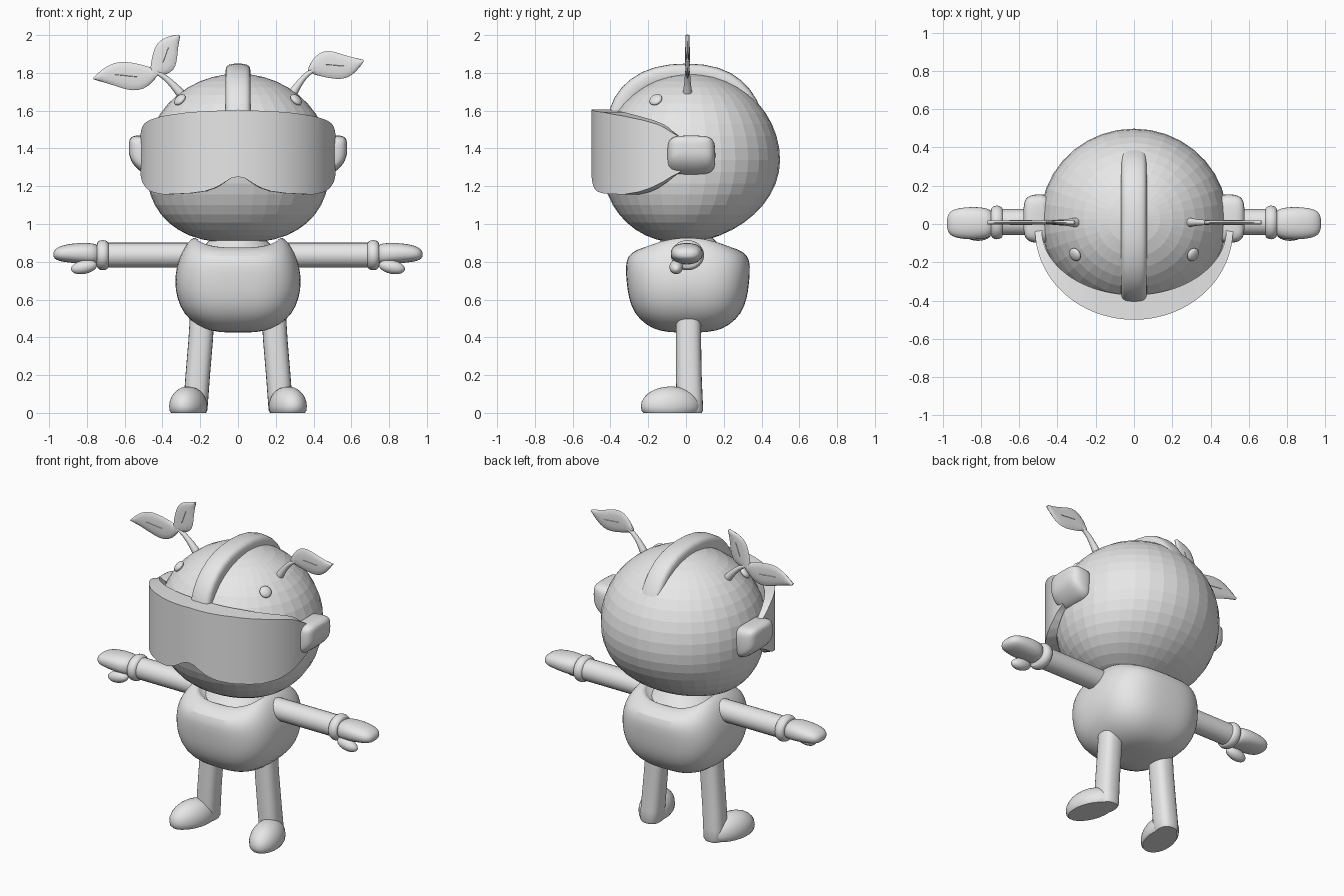
import bpy, bmesh, math
from mathutils import Vector, Matrix

cube = bpy.data.objects.get("Cube")
if cube:
    bpy.data.objects.remove(cube, do_unlink=True)

grey = bpy.data.materials.new("light grey")
grey.use_nodes = True
grey.diffuse_color = (0.8, 0.8, 0.8, 1)
grey.node_tree.nodes["Principled BSDF"].inputs["Base Color"].default_value = (0.8, 0.8, 0.8, 1)


def finish(bm, name, smooth=True, subdivide=0):
    bmesh.ops.recalc_face_normals(bm, faces=bm.faces)
    mesh = bpy.data.meshes.new(name)
    bm.to_mesh(mesh)
    bm.free()
    mesh.materials.append(grey)
    obj = bpy.data.objects.new(name, mesh)
    bpy.context.collection.objects.link(obj)
    if smooth:
        bpy.ops.object.select_all(action='DESELECT')
        obj.select_set(True)
        bpy.context.view_layer.objects.active = obj
        bpy.ops.object.shade_smooth_by_angle(angle=math.radians(40))
    if subdivide:
        mod = obj.modifiers.new("Subdivision", 'SUBSURF')
        mod.levels = mod.render_levels = subdivide
    return obj


def loft(name, rings, subdivide=0):
    """Skin a list of equal closed rings and cap both ends."""
    bm = bmesh.new()
    rows = [[bm.verts.new(p) for p in ring] for ring in rings]
    n = len(rows[0])
    for a, b in zip(rows, rows[1:]):
        for i in range(n):
            j = (i + 1) % n
            bm.faces.new((a[i], a[j], b[j], b[i]))
    bm.faces.new(rows[0])
    bm.faces.new(rows[-1])
    return finish(bm, name, subdivide=subdivide)


def ring(center, u, v, ru, rv, n=24, power=2.0):
    """Superellipse ring around center, spanned by directions u and v."""
    pts = []
    for i in range(n):
        a = math.tau * i / n
        c, s = math.cos(a), math.sin(a)
        c = math.copysign(abs(c) ** (2 / power), c)
        s = math.copysign(abs(s) ** (2 / power), s)
        pts.append(Vector(center) + Vector(u) * ru * c + Vector(v) * rv * s)
    return pts


def ball(name, center, radii, rot=Matrix(), floor=None):
    bm = bmesh.new()
    bmesh.ops.create_uvsphere(bm, u_segments=24, v_segments=14, radius=1)
    bm.transform(Matrix.Translation(center) @ rot.to_4x4() @ Matrix.Diagonal((*radii, 1)))
    if floor is not None:
        for v in bm.verts:
            v.co.z = max(v.co.z, floor)
    return finish(bm, name)


def interp(table, t):
    for (a, p), (b, q) in zip(table, table[1:]):
        if t <= b:
            return p + (q - p) * (t - a) / (b - a)
    return table[-1][1]


X, Y, Z = Vector((1, 0, 0)), Vector((0, 1, 0)), Vector((0, 0, 1))

# Head, faceted, with full cheeks and a slightly forward chin
bm = bmesh.new()
bmesh.ops.create_uvsphere(bm, u_segments=36, v_segments=22, radius=1)
for v in bm.verts:
    x, y, z = v.co
    drop = min(max(-z, 0), 0.999)
    cheek = (1 - drop ** 2.45) ** (1 / 2.45) / math.sqrt(1 - drop ** 2)
    v.co = (0.488 * x * cheek, 0.025 + 0.473 * y - 0.05 * drop ** 2,
            1.338 + (0.458 if z > 0 else 0.438) * z)
finish(bm, "head", smooth=False)

# Boxy torso with a collar that dips at front and back
torso = []
for z, rx, ry, dip in [(0.425, 0.06, 0.06, 0), (0.432, 0.14, 0.15, 0), (0.463, 0.22, 0.22, 0),
                       (0.525, 0.29, 0.285, 0), (0.61, 0.325, 0.315, 0), (0.69, 0.336, 0.325, 0),
                       (0.78, 0.326, 0.332, 0), (0.85, 0.3, 0.318, 0.015), (0.903, 0.268, 0.27, 0.038),
                       (0.932, 0.235, 0.225, 0.055), (0.93, 0.215, 0.205, 0.055), (0.86, 0.19, 0.18, 0.03)]:
    pts = ring((0, 0.01, z), X, Y, rx, ry, 40, 2.9)
    for p in pts:
        p.z -= dip * ((p.y - 0.01) / ry) ** 2
    torso.append(pts)
loft("torso", torso, 1)
loft("neck", [ring((0, 0.01, z), X, Y, r, r * 0.95, 32) for z, r in ((0.83, 0.235), (0.935, 0.13))])

# Crest over the head
crest_path = [(-0.42, 1.5), (-0.41, 1.61), (-0.35, 1.725), (-0.235, 1.812), (-0.09, 1.85),
              (0.1, 1.85), (0.245, 1.805), (0.345, 1.715), (0.405, 1.6), (0.415, 1.5)]
crest = []
for i, (y, z) in enumerate(crest_path):
    y0, z0 = crest_path[max(i - 1, 0)]
    y1, z1 = crest_path[min(i + 1, len(crest_path) - 1)]
    out = Vector((0, z0 - z1, y1 - y0)).normalized()
    crest.append(ring(Vector((0, y, z)) - out * 0.05, X, out, 0.068, 0.052, 16, 3.2))
loft("crest", crest, 1)

# Wraparound visor with a nose notch
top_edge = [(0, 1.605), (30, 1.592), (50, 1.572), (65, 1.55), (75, 1.528), (80, 1.508), (85, 1.482), (90, 1.46)]
low_edge = [(0, 1.25), (4, 1.243), (8, 1.22), (13, 1.193), (20, 1.173), (30, 1.162), (50, 1.156),
            (62, 1.17), (70, 1.19), (78, 1.22), (84, 1.25), (90, 1.275)]
visor = []
for i in range(91):
    deg = -90 + 2 * i
    a = math.radians(deg)
    hi, lo = interp(top_edge, abs(deg)), interp(low_edge, abs(deg))
    outer = Vector((0.517 * math.sin(a), -0.03 - 0.47 * math.cos(a), 0))
    inner = Vector((0.482 * math.sin(a), -0.03 - 0.34 * math.cos(a), 0))
    visor.append([outer + Z * lo, outer + Z * hi, inner + Z * hi, inner + Z * lo])
loft("visor", visor)


def leaf(name, base, tip, width, bend):
    """Pointed leaf standing in the xz plane, with a short raised midrib."""
    base, tip = Vector(base), Vector(tip)
    along = tip - base
    side = Vector((-along.z, 0, along.x)).normalized()
    blade, rib = [], []
    for i in range(13):
        t = i / 12
        mid = base + along * t + side * bend * math.sin(math.tau * t)
        half = width * math.sin(math.pi * t ** 0.85) ** 0.9 if 0 < i < 12 else 0
        blade.append(ring(mid, side, Y, half + 0.004, 0.011, 12))
        if 4 <= i <= 8:
            rib.append(ring(mid, side, Y, 0.003, 0.013, 8))
    loft(name, blade)
    loft(name + "_midrib", rib)


def stem(name, points):
    loft(name, [ring((x, 0.008, z), (0.75, 0, 0.66 if x < 0 else -0.66), Y, r, r)
                for x, z, r in points], 1)


# Sprouts
stem("right_stem", [(-0.28, 1.66, 0.028), (-0.31, 1.7, 0.024), (-0.36, 1.755, 0.016),
                    (-0.41, 1.795, 0.014), (-0.45, 1.81, 0.01)])
leaf("right_outer_leaf", (-0.42, 0.008, 1.8), (-0.765, 0.008, 1.77), 0.07, 0.012)
leaf("right_upper_leaf", (-0.455, 0.008, 1.79), (-0.31, 0.008, 2.0), 0.065, -0.012)
stem("left_stem", [(0.27, 1.66, 0.028), (0.295, 1.7, 0.024), (0.33, 1.755, 0.016),
                   (0.37, 1.8, 0.014), (0.42, 1.825, 0.01)])
leaf("left_leaf", (0.37, 0.008, 1.815), (0.665, 0.008, 1.865), 0.07, 0.014)

for side, s in (("left", 1), ("right", -1)):
    # Small knob on the forehead
    spot = Vector((s * 0.308, -0.16, 1.658))
    normal = (spot - Vector((0, 0.03, 1.338))).normalized()
    ball(side + "_knob", spot, (0.036, 0.036, 0.018), normal.to_track_quat('Z', 'Y').to_matrix())

    # Ear cover, a rounded block narrowing outward and up
    loft(side + "_ear_cover", [ring((s * x, 0.028, z), Y, Z, ry, rz, 24, 4)
                               for x, z, ry, rz in [(0.42, 1.36, 0.125, 0.105), (0.49, 1.362, 0.129, 0.104),
                                                    (0.528, 1.378, 0.126, 0.092), (0.558, 1.392, 0.115, 0.074),
                                                    (0.574, 1.402, 0.09, 0.05), (0.578, 1.405, 0.04, 0.02)]], 1)

    # Arm, cuff, hand and thumb
    loft(side + "_arm", [ring((s * x, 0.01, 0.835), Y, Z, 0.068, 0.066) for x in (0.2, 0.74)])
    loft(side + "_cuff", [ring((s * x, 0.008, 0.835), Y, Z, r * 1.1, r)
                          for x, r in [(0.682, 0.06), (0.69, 0.074), (0.71, 0.082),
                                       (0.73, 0.08), (0.745, 0.07), (0.75, 0.05)]], 1)
    loft(side + "_hand", [ring((s * x, 0.004, z), Y, Z, ry, rz, 24, 2.3)
                          for x, z, ry, rz in [(0.73, 0.838, 0.06, 0.05), (0.77, 0.842, 0.082, 0.058),
                                               (0.84, 0.845, 0.087, 0.056), (0.91, 0.845, 0.081, 0.048),
                                               (0.95, 0.842, 0.07, 0.038), (0.972, 0.84, 0.048, 0.023),
                                               (0.978, 0.838, 0.015, 0.008)]], 1)
    ball(side + "_thumb", (s * 0.815, -0.052, 0.772), (0.07, 0.036, 0.036),
         Matrix.Rotation(s * 0.2, 3, 'Y'))

    # Leg reaching down to the heel, and the shoe
    loft(side + "_leg", [ring((s * x, y, z), X, Y, r, ry, 24, 2.6)
                         for x, y, z, r, ry in [(0.188, 0.013, 0.54, 0.065, 0.067),
                                                (0.198, 0.013, 0.38, 0.065, 0.067),
                                                (0.213, 0.015, 0.2, 0.065, 0.068),
                                                (0.222, 0.018, 0.08, 0.065, 0.07),
                                                (0.225, 0.02, 0.015, 0.063, 0.071),
                                                (0.225, 0.02, 0, 0.056, 0.064)]])
    ball(side + "_shoe", (s * 0.264, -0.08, 0.035), (0.096, 0.163, 0.105),
         Matrix.Rotation(s * 0.25, 3, 'Z'), floor=0)
